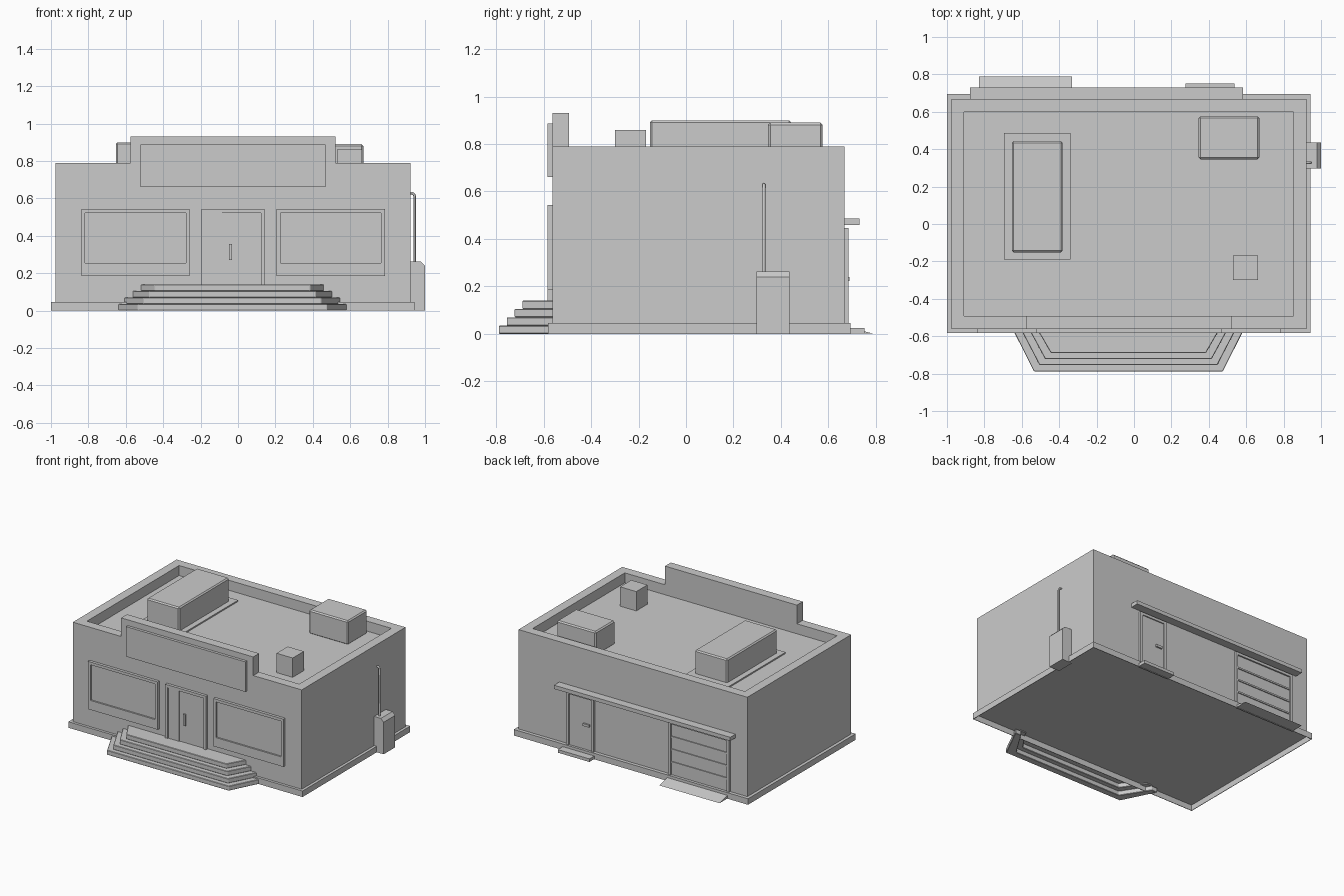
import bpy, bmesh
from mathutils import Vector

if "Cube" in bpy.data.objects:
    bpy.data.objects.remove(bpy.data.objects["Cube"])


def finish(name, bm):
    bmesh.ops.recalc_face_normals(bm, faces=bm.faces)
    me = bpy.data.meshes.new(name)
    bm.to_mesh(me)
    bm.free()
    ob = bpy.data.objects.new(name, me)
    bpy.context.collection.objects.link(ob)
    return ob


def boxes(name, *bounds):
    """One object made of boxes (x0, x1, y0, y1, z0, z1)."""
    bm = bmesh.new()
    for x0, x1, y0, y1, z0, z1 in bounds:
        vs = bmesh.ops.create_cube(bm, size=1)["verts"]
        for v in vs:
            v.co = Vector(((x0 + x1) / 2 + v.co.x * (x1 - x0),
                           (y0 + y1) / 2 + v.co.y * (y1 - y0),
                           (z0 + z1) / 2 + v.co.z * (z1 - z0)))
    return finish(name, bm)


def prism(name, pts, offset):
    """Flat polygon extruded along an offset vector."""
    bm = bmesh.new()
    face = bm.faces.new([bm.verts.new(p) for p in pts])
    new = bmesh.ops.extrude_face_region(bm, geom=[face], use_keep_orig=True)["geom"]
    bmesh.ops.translate(bm, vec=offset, verts=[g for g in new if isinstance(g, bmesh.types.BMVert)])
    return finish(name, bm)


def frame(name, outer, inner, y0, y1):
    """Window or door surround; sides given as x0, x1, z0, z1."""
    a, b, c, d = outer
    e, f, g, h = inner
    parts = [(a, e, y0, y1, c, d), (f, b, y0, y1, c, d), (e, f, y0, y1, h, d)]
    if g > c:
        parts.append((e, f, y0, y1, c, g))
    return boxes(name, *parts)


def bevel(ob, width):
    mod = ob.modifiers.new("edge_bevel", 'BEVEL')
    mod.width = width
    mod.segments = 1
    mod.limit_method = 'ANGLE'


def sink(ob, up, border, depth):
    """Inset the top (up=1) or bottom (up=-1) face and push it inwards."""
    bm = bmesh.new()
    bm.from_mesh(ob.data)
    face = max(bm.faces, key=lambda f: up * f.calc_center_median().z)
    bmesh.ops.inset_region(bm, faces=[face], thickness=border, use_even_offset=True)
    new = bmesh.ops.extrude_discrete_faces(bm, faces=[face])["faces"]
    bmesh.ops.translate(bm, vec=(0, 0, -up * depth), verts=new[0].verts)
    bm.to_mesh(ob.data)
    bm.free()


# Main building: hollow plinth, and walls with a sunken roof inside the parapet
sink(boxes("plinth", (-1.0, 0.943, -0.582, 0.694, 0, 0.045)), -1, 0.004, 0.042)
sink(boxes("walls_and_roof", (-0.977, 0.922, -0.562, 0.668, 0.044, 0.79)), 1, 0.069, 0.075)

# Raised front parapet and blank sign board
boxes("front_parapet", (-0.575, 0.52, -0.5625, -0.493, 0.70, 0.93))
boxes("sign_board", (-0.521, 0.469, -0.583, -0.555, 0.662, 0.887))

# Shop windows
for side, x0, x1 in (("left", -0.838, -0.258), ("right", 0.205, 0.785)):
    frame(side + "_window_frame", (x0, x1, 0.184, 0.542),
          (x0 + 0.021, x1 - 0.021, 0.254, 0.521), -0.583, -0.555)
    boxes(side + "_window_glass", (x0 + 0.02, x1 - 0.02, -0.571, -0.555, 0.25, 0.53))

# Front entrance: surround, side light, door leaf, handle
frame("front_door_frame", (-0.196, 0.142, 0.045, 0.542), (-0.175, 0.124, 0.045, 0.521), -0.583, -0.555)
boxes("front_side_light", (-0.18, -0.085, -0.576, -0.555, 0.045, 0.53))
boxes("front_door", (-0.086, 0.127, -0.570, -0.555, 0.045, 0.53))
boxes("front_door_handle", (-0.049, -0.032, -0.581, -0.565, 0.27, 0.356))


# Front steps: hollow splayed tiers below, a solid landing on top
def splay(k, shrink, z):
    back, front, y = 0.63 - 0.043 * k - shrink, 0.505 - 0.03 * k - shrink, -0.788 + 0.033 * k + shrink
    cx, yb = -0.03, -0.54
    return [(cx - back, yb, z), (cx - front, y, z), (cx + front, y, z), (cx + back, yb, z)]


for k in range(4):
    z = 0.035 * k
    pts = splay(k, 0, z)
    if k < 3:
        pts += reversed(splay(k, 0.05, z))
    name = "step_%d" % (k + 1) if k < 3 else "entrance_landing"
    bevel(prism(name, pts, (0, 0, 0.035)), 0.003)

# Rooftop equipment
boxes("large_unit_curb", (-0.694, -0.34, -0.19, 0.487, 0.70, 0.725))
bevel(boxes("large_roof_unit", (-0.652, -0.382, -0.152, 0.443, 0.715, 0.90)), 0.009)
bevel(boxes("small_roof_unit", (0.346, 0.67, 0.346, 0.576, 0.71, 0.89)), 0.009)
boxes("roof_vent", (0.53, 0.664, -0.3, -0.168, 0.70, 0.86))

# Utility cabinet on the right wall with its conduit
prism("utility_cabinet", [(0.915, 0.297, 0), (1.0, 0.297, 0), (1.0, 0.297, 0.24),
                          (0.978, 0.297, 0.263), (0.915, 0.297, 0.263)], (0, 0.138, 0))
cu = bpy.data.curves.new("conduit", 'CURVE')
cu.dimensions = '3D'
cu.bevel_depth = 0.007
cu.bevel_resolution = 1
cu.use_fill_caps = True
sp = cu.splines.new('POLY')
path = [(0.945, 0.25), (0.945, 0.61), (0.941, 0.622), (0.932, 0.628), (0.91, 0.629)]
sp.points.add(len(path) - 1)
for p, (x, z) in zip(sp.points, path):
    p.co = (x, 0.328, z, 1)
bpy.context.collection.objects.link(bpy.data.objects.new("conduit", cu))

# Rear canopy
boxes("rear_canopy", (-0.878, 0.584, 0.66, 0.73, 0.459, 0.487))

# Rear service door with handle and step
frame("rear_door_frame", (0.287, 0.515, 0.045, 0.447), (0.307, 0.495, 0.045, 0.427), 0.66, 0.684)
boxes("rear_door", (0.30, 0.50, 0.66, 0.676, 0.045, 0.435))
boxes("rear_door_handle", (0.325, 0.375, 0.67, 0.688, 0.222, 0.24))
boxes("rear_door_step", (0.275, 0.537, 0.68, 0.752, 0.002, 0.025))

# Loading door: surround, panel, cross ribs and ramp
frame("loading_door_frame", (-0.835, -0.33, 0.045, 0.447), (-0.815, -0.35, 0.045, 0.427), 0.66, 0.684)
boxes("loading_door", (-0.82, -0.345, 0.66, 0.673, 0.045, 0.435))
boxes("loading_door_ribs", *[(-0.815, -0.35, 0.665, 0.68, z - 0.006, z + 0.006)
                             for z in (0.14, 0.235, 0.33)])
prism("loading_ramp", [(-0.83, 0.68, 0.002), (-0.83, 0.788, 0.002), (-0.83, 0.68, 0.028)], (0.499, 0, 0))
